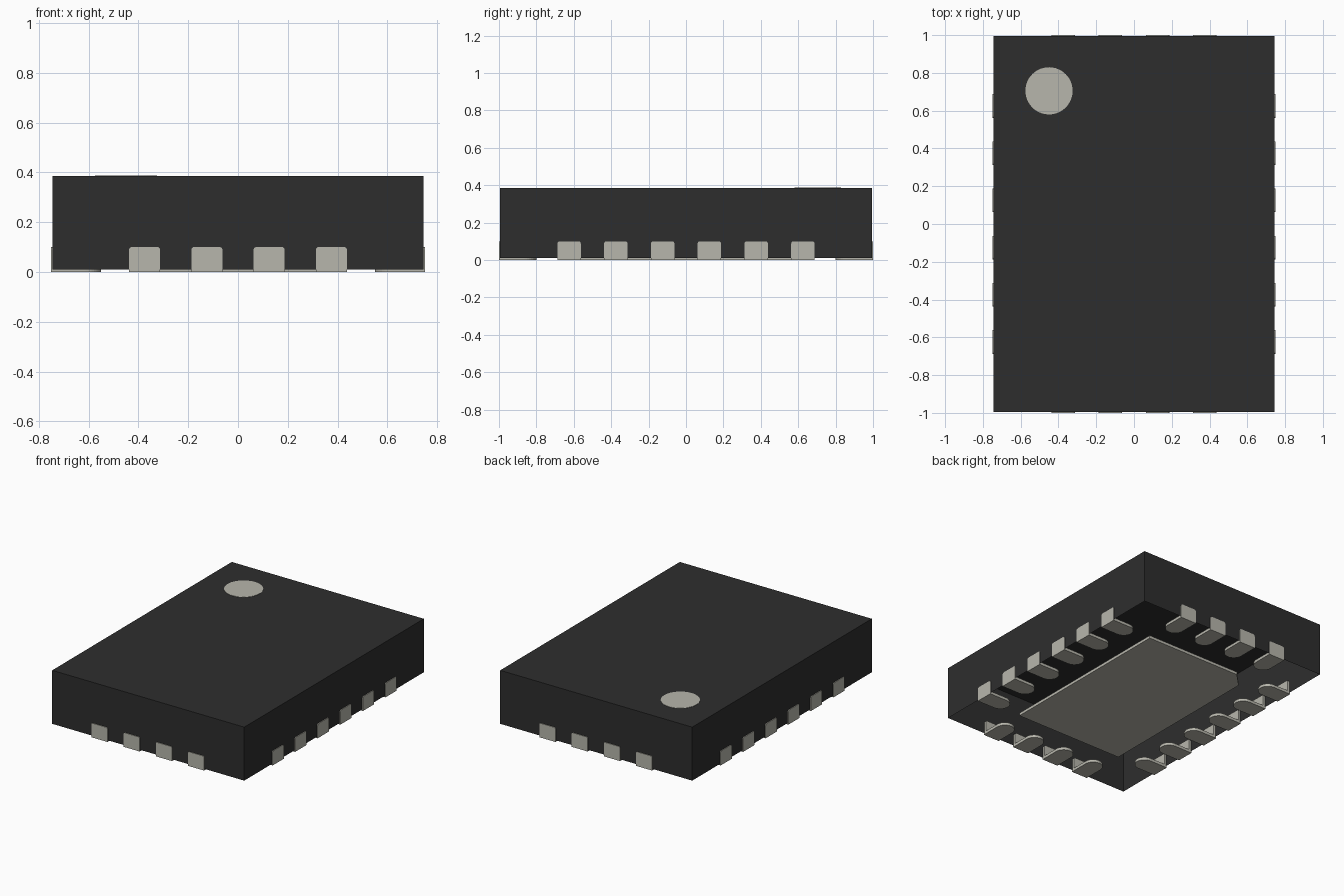
import bpy, bmesh, math
from mathutils import Matrix, Vector

if "Cube" in bpy.data.objects:
    bpy.data.objects.remove(bpy.data.objects["Cube"], do_unlink=True)


def material(name, rgb, rough):
    m = bpy.data.materials.new(name)
    m.use_nodes = True
    m.diffuse_color = (*rgb, 1)
    bsdf = m.node_tree.nodes["Principled BSDF"]
    bsdf.inputs["Base Color"].default_value = (*rgb, 1)
    bsdf.inputs["Roughness"].default_value = rough
    return m


BLACK = material("black plastic", (0.027, 0.027, 0.027), 0.7)
METAL = material("tinned metal", (0.475, 0.468, 0.412), 0.5)

# Main sizes
BODY_X, BODY_Y = 0.745, 0.995      # half sizes of the plastic body
BODY_BOTTOM, BODY_TOP = 0.01, 0.385
PAD_X, PAD_Y = 0.75, 1.0           # outer faces of the contacts
PITCH, PAD_W, PAD_LEN, PAD_H, SHEET = 0.25, 0.125, 0.2, 0.1, 0.02


def extrude_outline(bm, points, direction):
    """Add a prism made from a flat outline."""
    face = bm.faces.new([bm.verts.new(p) for p in points])
    result = bmesh.ops.extrude_face_region(bm, geom=[face], use_keep_orig=True)
    moved = [v for v in result["geom"] if isinstance(v, bmesh.types.BMVert)]
    bmesh.ops.translate(bm, verts=moved, vec=Vector(direction))


def finish(bm, name, mat):
    bmesh.ops.recalc_face_normals(bm, faces=bm.faces)
    mesh = bpy.data.meshes.new(name)
    bm.to_mesh(mesh)
    bm.free()
    mesh.materials.append(mat)
    obj = bpy.data.objects.new(name, mesh)
    bpy.context.collection.objects.link(obj)
    return obj


def arc(cx, cy, r, start, end, steps):
    return [(cx + r * math.cos(math.radians(start + (end - start) * i / steps)),
             cy + r * math.sin(math.radians(start + (end - start) * i / steps)))
            for i in range(steps + 1)]


# Plastic body: a shell open underneath
bm = bmesh.new()
bmesh.ops.create_cube(bm, size=1)
bmesh.ops.scale(bm, verts=bm.verts, vec=(2 * BODY_X, 2 * BODY_Y, BODY_TOP - BODY_BOTTOM))
bmesh.ops.translate(bm, verts=bm.verts, vec=(0, 0, (BODY_TOP + BODY_BOTTOM) / 2))
bmesh.ops.recalc_face_normals(bm, faces=bm.faces)
bottom = [f for f in bm.faces if f.normal.z < -0.5]
bmesh.ops.delete(bm, geom=bottom, context="FACES_ONLY")
body = finish(bm, "body", BLACK)

# Round marker by the first contact
bm = bmesh.new()
extrude_outline(bm, [(x, y, BODY_TOP - 0.003) for x, y in arc(-0.45, 0.705, 0.125, 0, 350, 47)],
                (0, 0, 0.005))
finish(bm, "corner_marker", METAL)

# Central pad with one cut corner
bm = bmesh.new()
px, py, cut = 0.42, 0.66, 0.1
outline = [(-px, -py), (px, -py), (px, py), (-px + cut, py), (-px, py - cut)]
extrude_outline(bm, [(x, y, 0) for x, y in outline], (0, 0, SHEET))
finish(bm, "central_pad", METAL)


# L-shaped contact: outer face at y = 0, foot pointing to +y
def contact_mesh():
    bm = bmesh.new()
    h, r = PAD_W / 2, 0.012
    plate = ([(-h, 0), (h, 0)] + arc(h - r, PAD_H - r, r, 0, 90, 4)
             + arc(-h + r, PAD_H - r, r, 90, 180, 4))
    extrude_outline(bm, [(x, 0, z) for x, z in plate], (0, SHEET, 0))
    foot = [(-h, SHEET), (h, SHEET)] + arc(0, PAD_LEN - h, h, 0, 180, 16)
    extrude_outline(bm, [(x, y, 0) for x, y in foot], (0, 0, SHEET))
    return bm


# Rows of contacts: name, count, distance of the outer face, turn
rows = [("front", 4, PAD_Y, 0), ("left", 6, PAD_X, 90),
        ("back", 4, PAD_Y, 180), ("right", 6, PAD_X, 270)]
for side, count, dist, turn in rows:
    for i in range(count):
        offset = (i - (count - 1) / 2) * PITCH
        bm = contact_mesh()
        place = Matrix.Rotation(math.radians(turn), 4, "Z") @ Matrix.Translation((offset, -dist, 0))
        bmesh.ops.transform(bm, matrix=place, verts=bm.verts)
        finish(bm, f"{side}_contact_{i + 1}", METAL)
